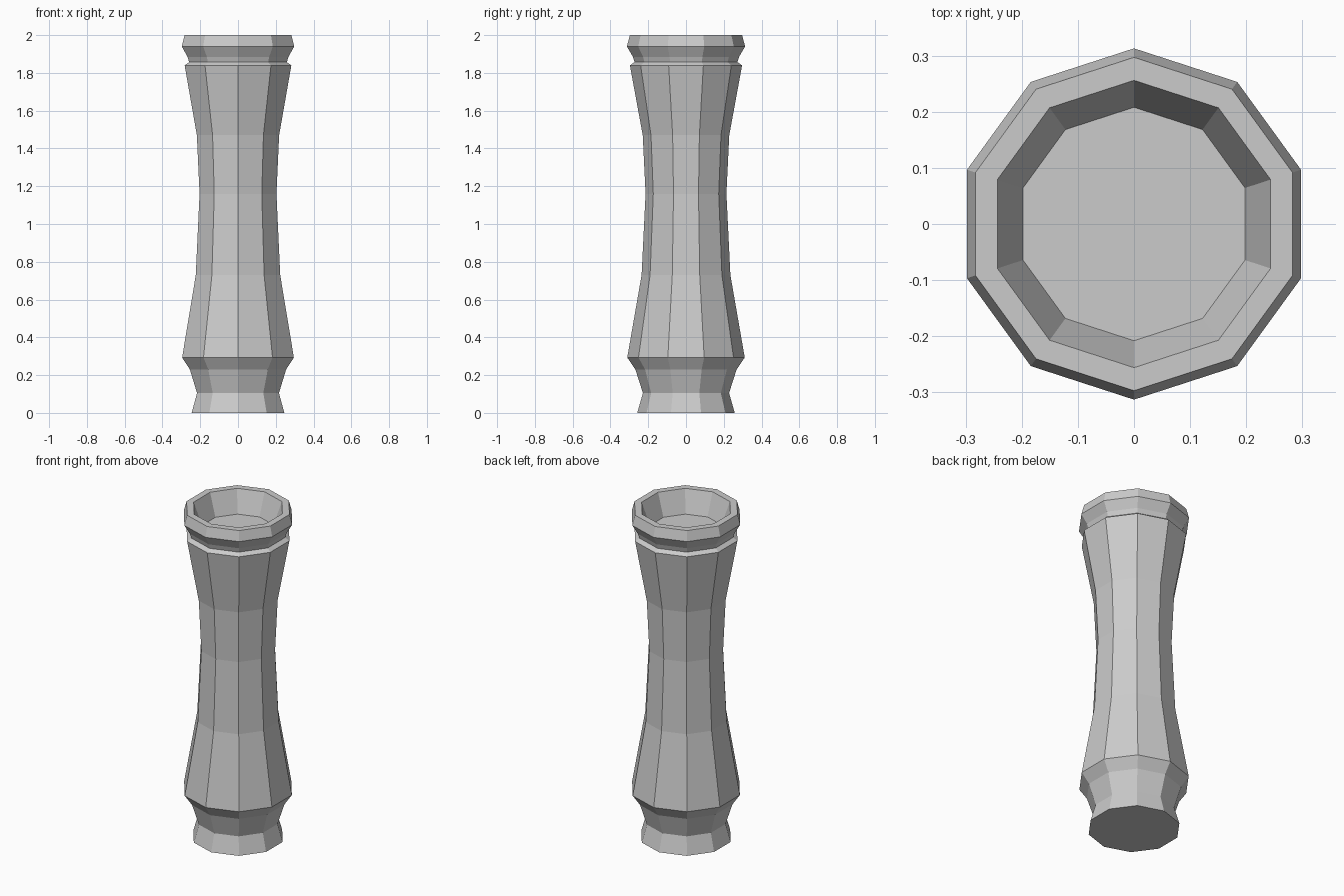
import bpy, bmesh
from math import sin, cos, pi

if "Cube" in bpy.data.objects:
    bpy.data.objects.remove(bpy.data.objects["Cube"])

SIDES = 10

# Profile as (corner radius, height), from the foot up and into the cup recess
profile = [
    (0.258, 0.0), (0.228, 0.105), (0.268, 0.23), (0.311, 0.293),   # foot
    (0.235, 0.73), (0.214, 1.16), (0.229, 1.47), (0.297, 1.84),    # waisted shaft
    (0.272, 1.857), (0.281, 1.885), (0.313, 1.94), (0.297, 2.0),   # groove and collar
    (0.256, 2.0), (0.208, 1.865),                                  # rim and recess
]


def lathe(name, points, sides):
    bm = bmesh.new()
    rings = []
    for r, z in points:
        angles = [pi / 2 + 2 * pi * i / sides for i in range(sides)]
        rings.append([bm.verts.new((r * cos(a), r * sin(a), z)) for a in angles])
    for low, high in zip(rings, rings[1:]):
        for i in range(sides):
            j = (i + 1) % sides
            bm.faces.new((low[i], low[j], high[j], high[i]))
    # Closed underside and recess floor
    bm.faces.new(rings[0][::-1])
    bm.faces.new(rings[-1])
    bmesh.ops.recalc_face_normals(bm, faces=bm.faces)
    mesh = bpy.data.meshes.new(name)
    bm.to_mesh(mesh)
    bm.free()
    obj = bpy.data.objects.new(name, mesh)
    bpy.context.collection.objects.link(obj)
    return obj


# Turned handle with a hollow top
lathe("turned_handle", profile, SIDES)
